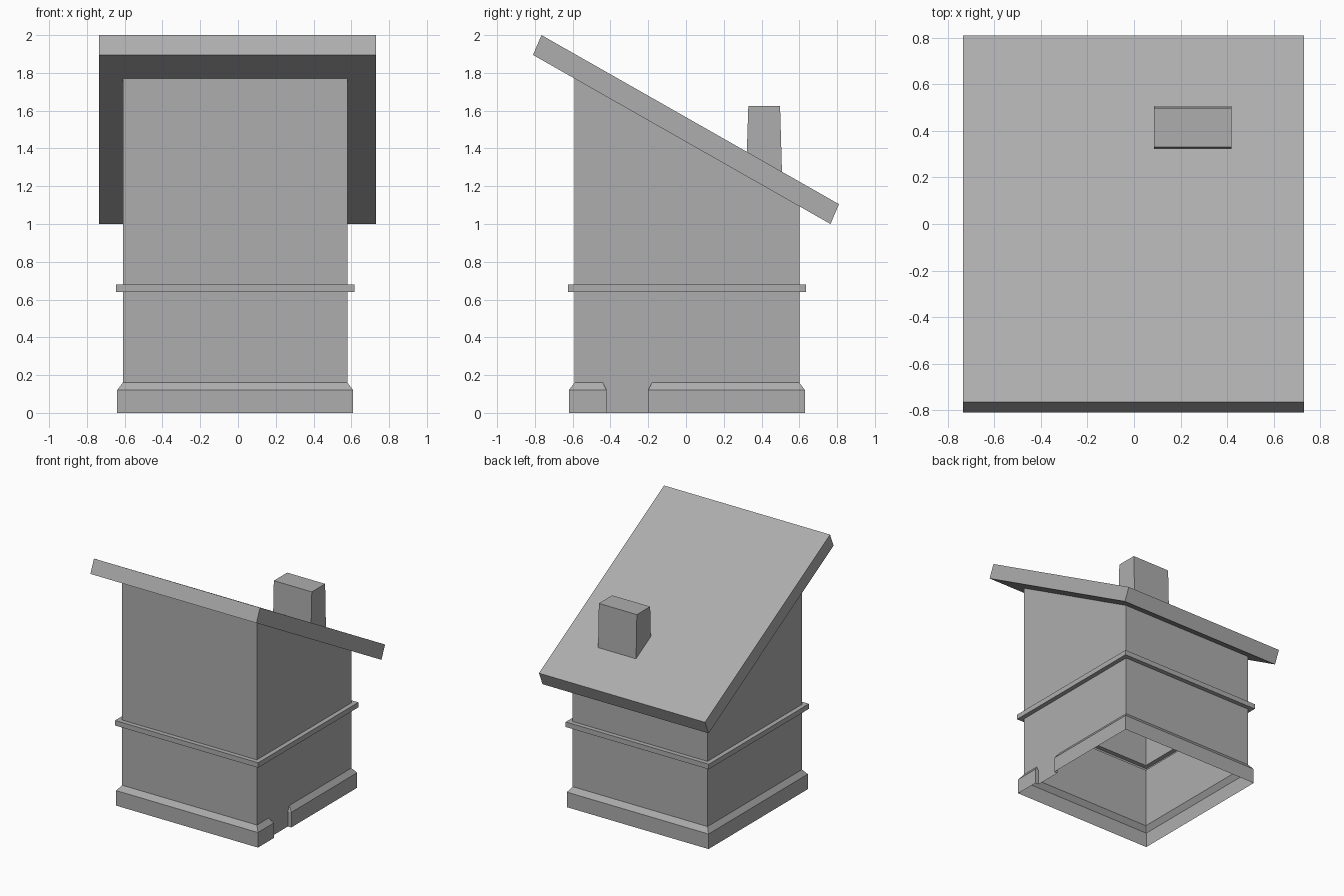
import bpy, bmesh

cube = bpy.data.objects.get("Cube")
if cube:
    bpy.data.objects.remove(cube, do_unlink=True)

grey = bpy.data.materials.new("plain_grey")
grey.use_nodes = True
grey.diffuse_color = (0.42, 0.42, 0.42, 1)
grey.node_tree.nodes["Principled BSDF"].inputs["Base Color"].default_value = grey.diffuse_color

LEFT, RIGHT, FRONT, BACK = -0.61, 0.58, -0.59, 0.60   # wall planes
NOTCH_FRONT, NOTCH_BACK = -0.42, -0.20                # gap in the plinth
SKIRT, BAND = 0.03, 0.036                             # outward offsets
SKIRT_H, SKIRT_TOP = 0.12, 0.16
SLOPE = (1.105 - 2.0) / (0.81 + 0.765)


def add_object(name, bm):
    mesh = bpy.data.meshes.new(name)
    bm.to_mesh(mesh)
    bm.free()
    mesh.materials.append(grey)
    obj = bpy.data.objects.new(name, mesh)
    bpy.context.collection.objects.link(obj)
    return obj


def face(bm, points):
    return bm.faces.new([bm.verts.new(p) for p in points])


def loft(bm, rings, closed=True):
    """Bridge successive rings of equal length with quads."""
    rows = [[bm.verts.new(p) for p in ring] for ring in rings]
    count = len(rows[0])
    for low, high in zip(rows, rows[1:]):
        for i in range(count if closed else count - 1):
            j = (i + 1) % count
            bm.faces.new((low[i], low[j], high[j], high[i]))
    return rows


def footprint(offset, height):
    """Counter-clockwise wall outline; height is a number or a function of y."""
    x0, x1, y0, y1 = LEFT - offset, RIGHT + offset, FRONT - offset, BACK + offset
    corners = [(x1, y1), (x0, y1), (x0, y0), (x1, y0)]
    return [(x, y, height(y) if callable(height) else height) for x, y in corners]


def roof_under(y):
    return 1.895 + SLOPE * (y + 0.81)


def roof_top(y):
    return 2.0 + SLOPE * (y + 0.765)


# Walls: a thin open shell with a raised band and a sloping top edge
bm = bmesh.new()
loft(bm, [footprint(0, SKIRT_TOP), footprint(0, 0.64), footprint(BAND, 0.64),
          footprint(BAND, 0.68), footprint(0, 0.68), footprint(0, roof_under)])
face(bm, [(RIGHT, NOTCH_FRONT, 0), (RIGHT, NOTCH_BACK, 0),
          (RIGHT, NOTCH_BACK + 0.02, SKIRT_TOP), (RIGHT, NOTCH_FRONT - 0.02, SKIRT_TOP)])
add_object("walls", bm)

# Plinth: chamfered skirt around the foot, interrupted by the notch
bm = bmesh.new()
rings = []
for offset, z, flare in ((SKIRT, 0, 0), (SKIRT, SKIRT_H, 0), (0, SKIRT_TOP, 0.02)):
    x = RIGHT + offset
    rings.append([(x, NOTCH_BACK + flare, z)] + footprint(offset, z)
                 + [(x, NOTCH_FRONT - flare, z)])
loft(bm, rings, closed=False)
for y, flare, flip in ((NOTCH_BACK, 0.02, 1), (NOTCH_FRONT, -0.02, -1)):
    outer, inner = RIGHT + SKIRT, RIGHT
    side = [(inner, y, 0), (outer, y, 0), (outer, y, SKIRT_H), (inner, y, SKIRT_H)]
    slant = [(inner, y, SKIRT_H), (outer, y, SKIRT_H), (inner, y + flare, SKIRT_TOP)]
    face(bm, side[::flip])
    face(bm, slant[::flip])
add_object("plinth", bm)

# Roof: one tilted slab
bm = bmesh.new()
profile = [(-0.81, 1.895), (0.765, 1.0), (0.81, 1.105), (-0.765, 2.0)]
ends = loft(bm, [[(x, y, z) for y, z in profile] for x in (-0.735, 0.73)])
for end in ends:
    bm.faces.new(end)
bmesh.ops.recalc_face_normals(bm, faces=bm.faces)
add_object("roof", bm)

# Chimney: slightly tapered block standing on the slope
bm = bmesh.new()
profile = [(0.322, roof_top(0.322)), (0.508, roof_top(0.508)), (0.498, 1.625), (0.33, 1.625)]
ends = loft(bm, [[(x, y, z) for y, z in profile] for x in (0.085, 0.42)])
for end in ends:
    bm.faces.new(end)
bmesh.ops.recalc_face_normals(bm, faces=bm.faces)
add_object("chimney", bm)
